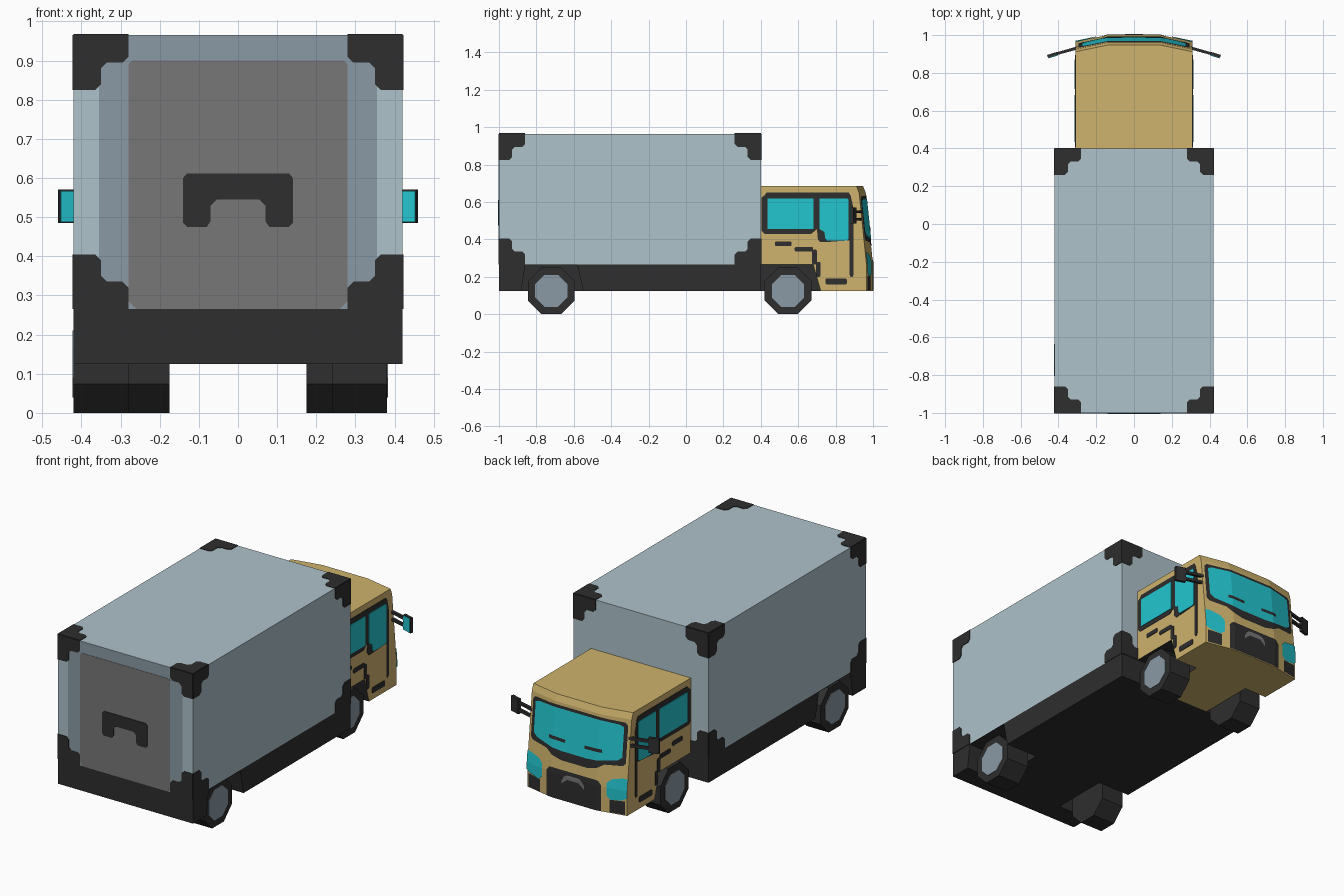
import bpy, bmesh, math

if "Cube" in bpy.data.objects:
    bpy.data.objects.remove(bpy.data.objects["Cube"])


def material(name, hex_code):
    m = bpy.data.materials.new(name)
    rgb = [int(hex_code[i:i + 2], 16) / 255 for i in (0, 2, 4)]
    m.diffuse_color = [c / 12.92 if c < 0.04 else ((c + 0.055) / 1.055) ** 2.4 for c in rgb] + [1]
    m.use_nodes = True
    m.node_tree.nodes["Principled BSDF"].inputs["Base Color"].default_value = m.diffuse_color
    return m


LIGHT = material("pale blue grey", "AEC2CA")
SLATE = material("slate grey", "8A9AA5")
TAN = material("tan", "CFB36D")
DARK = material("charcoal", "2E2E2E")
CYAN = material("cyan glass", "23C6D0")
GREY = material("mid grey", "777777")


def finish(name, bm, mats, mirror="", loc=(0, 0, 0)):
    me = bpy.data.meshes.new(name)
    bm.to_mesh(me)
    bm.free()
    for m in mats:
        me.materials.append(m)
    ob = bpy.data.objects.new(name, me)
    ob.location = loc
    bpy.context.collection.objects.link(ob)
    if mirror:
        mod = ob.modifiers.new("Mirror", "MIRROR")
        mod.use_axis = [a in mirror for a in "xyz"]
        mod.use_mirror_merge = False
    return ob


def loft(name, rings, mats, rule=None, **kw):
    """Skin closed rings of points, cap both ends, colour faces by a rule on the normal."""
    bm = bmesh.new()
    loops = [[bm.verts.new(p) for p in r] for r in rings]
    n = len(loops[0])
    for a, b in zip(loops, loops[1:]):
        for i in range(n):
            bm.faces.new((a[i], a[(i + 1) % n], b[(i + 1) % n], b[i]))
    bm.faces.new(loops[0])
    bm.faces.new(loops[-1])
    bmesh.ops.recalc_face_normals(bm, faces=bm.faces)
    if rule:
        for f in bm.faces:
            f.material_index = rule(f.normal)
    return finish(name, bm, mats, **kw)


def prism(name, axis, a, b, pts, mat, **kw):
    """Extrude a 2D outline along an axis from a to b."""
    place = {"x": lambda p, d: (d, p[0], p[1]),
             "y": lambda p, d: (p[0], d, p[1]),
             "z": lambda p, d: (p[0], p[1], d)}[axis]
    mats = mat if isinstance(mat, list) else [mat]
    return loft(name, [[place(p, d) for p in pts] for d in (a, b)], mats, **kw)


def rect(u0, u1, v0, v1):
    return [(u0, v0), (u1, v0), (u1, v1), (u0, v1)]


def cut_rect(u0, u1, v0, v1, c):
    """Rectangle with clipped corners."""
    return [(u0 + c, v0), (u1 - c, v0), (u1, v0 + c), (u1, v1 - c),
            (u1 - c, v1), (u0 + c, v1), (u0, v1 - c), (u0, v0 + c)]


# Cargo box
prism("cargo_box", "z", 0.265, 0.965, rect(-0.42, 0.42, -1, 0.4), LIGHT)

# Corner guards: one L outline on three faces, mirrored to every corner
L = [(0, 0), (.14, 0), (.14, .055), (.125, .07), (.085, .07),
     (.07, .085), (.07, .125), (.055, .14), (0, .14)]
CENTRE = (0, -0.3, 0.615)
prism("corner_guard_sides", "x", .417, .423, [(.7 - u, .35 - v) for u, v in L], DARK, mirror="xyz", loc=CENTRE)
prism("corner_guard_ends", "y", .697, .703, [(.42 - u, .35 - v) for u, v in L], DARK, mirror="xyz", loc=CENTRE)
prism("corner_guard_roof", "z", .347, .353, [(.42 - u, .7 - v) for u, v in L], DARK, mirror="xy", loc=CENTRE)

# Rear door, its frame and handle
prism("door_frame", "y", -1.0015, -0.998, rect(-.355, .355, .265, .964), SLATE)
prism("rear_door", "y", -1.003, -0.998,
      [(-.26, .265), (.26, .265), (.28, .285), (.28, .89), (.27, .9), (-.27, .9), (-.28, .89), (-.28, .285)], GREY)
prism("door_handle", "y", -1.006, -1.0,
      [(-.14, .485), (-.13, .475), (-.08, .475), (-.07, .49), (-.07, .53), (-.055, .545),
       (.055, .545), (.07, .53), (.07, .49), (.08, .475), (.13, .475), (.14, .485),
       (.14, .6), (.13, .612), (-.13, .612), (-.14, .6)], DARK)

# Chassis: solid core plus side skirts with wheel arches
prism("chassis_core", "x", -.22, .22, rect(-1, .4, .125, .265), DARK)
prism("chassis_skirt", "x", .22, .42,
      [(-1, .125), (-.88, .125), (-.86, .262), (-.58, .262), (-.55, .125),
       (.4, .125), (.4, .265), (-1, .265)], DARK, mirror="x")


# Wheels: octagonal tyres with a hub plate on the outer side
def octagon(cy, apothem):
    r = apothem / math.cos(math.pi / 8)
    return [(cy + r * math.cos(math.pi / 8 + i * math.pi / 4),
             .125 + r * math.sin(math.pi / 8 + i * math.pi / 4)) for i in range(8)]


for name, cy, inner, outer in (("rear_wheel_right", -.72, .24, .38), ("rear_wheel_left", -.72, -.28, -.42),
                               ("front_wheel_right", .545, .175, .31), ("front_wheel_left", .545, -.175, -.31)):
    prism(name, "x", inner, outer, octagon(cy, .125), DARK)
    prism(name + "_hub", "x", outer - math.copysign(.003, outer), outer + math.copysign(.003, outer),
          octagon(cy, .086), SLATE)


# Cab shell: plan outline with a three-sided nose, lofted upwards
KNEE, FOLD = .14, .265


def nose_y(x, z):
    y = 1.0 - max(0, z - FOLD) * .04 / .39
    return y - max(0, abs(x) - KNEE) * .035 / .17


def cab_ring(z, back, setback=0):
    xs = (.31, KNEE, -KNEE, -.31)
    return [(-.31, back, z), (.31, back, z)] + [(x, nose_y(x, z) - setback, z) for x in xs]


loft("cab_lower", [cab_ring(.125, .72), cab_ring(FOLD, .68)], [TAN, DARK],
     rule=lambda n: int(n.y < -.5))
loft("cab_upper", [cab_ring(FOLD, .4), cab_ring(.65, .4), cab_ring(.685, .4, .01)], [TAN, DARK],
     rule=lambda n: int(n.z < -.5))
prism("cab_floor", "z", .125, FOLD, rect(-.17, .17, .4, .72), [DARK, TAN],
      rule=lambda n: int(n.z < -.5))

# Cab side windows, door seams and vents
prism("side_window_surround", "x", .307, .312,
      [(.405, .445), (.42, .43), (.67, .43), (.70, .455), (.705, .40), (.72, .385), (.74, .385),
       (.875, .395), (.875, .21), (.88, .2), (.89, .2), (.895, .21), (.895, .57),
       (.88, .635), (.87, .65), (.43, .65), (.42, .635), (.405, .625)], DARK, mirror="x")
prism("side_window_rear", "x", .308, .315, rect(.435, .683, .455, .62), CYAN, mirror="x")
prism("side_window_front", "x", .308, .315,
      [(.715, .455), (.74, .44), (.745, .405), (.755, .395), (.86, .395), (.87, .405),
       (.87, .61), (.86, .62), (.715, .62)], CYAN, mirror="x")
for i, r in enumerate([(.475, .565, .365, .39), (.58, .68, .335, .36), (.675, .70, .265, .345),
                       (.695, .72, .20, .28), (.745, .86, .16, .192)]):
    prism(f"door_seam_{i + 1}", "x", .307, .313, cut_rect(*r, .006), DARK, mirror="x")


# Nose details: ribbons of (x, low z, high z) columns laid on the faceted front
def ribbon(name, cols, mat, lift, **kw):
    bm = bmesh.new()
    rows = [[bm.verts.new((x, nose_y(x, z) + lift, z))
             for z in (lo, min(max(FOLD, lo), hi), hi)] for x, lo, hi in cols]
    for a, b in zip(rows, rows[1:]):
        for k in (0, 1):
            bm.faces.new((a[k], b[k], b[k + 1], a[k + 1]))
    bmesh.ops.dissolve_degenerate(bm, dist=1e-5, edges=bm.edges)
    bm.normal_update()
    bmesh.ops.reverse_faces(bm, faces=[f for f in bm.faces if f.normal.y < 0])
    return finish(name, bm, [mat], **kw)


def both(cols):
    return [(-x, lo, hi) for x, lo, hi in reversed(cols)] + cols


ribbon("windshield_surround", both([(.08, .345, .635), (KNEE, .36, .635), (.18, .385, .632),
                                    (.28, .395, .63), (.295, .41, .615)]), DARK, .002)
ribbon("windshield", both([(.08, .395, .62), (KNEE, .40, .62), (.25, .42, .615), (.275, .44, .605)]), CYAN, .004)
ribbon("wiper", [(.06, .445, .462), (KNEE, .447, .465), (.165, .447, .465)], DARK, .006, mirror="x")
ribbon("headlight", [(.20, .22, .29), (.225, .20, .315), (.285, .21, .33), (.311, .225, .33)], CYAN, .005, mirror="x")
ribbon("bumper_corner", [(.215, .13, .20), (.30, .13, .205)], DARK, .003, mirror="x")
ribbon("grille", both([(KNEE, .127, .295), (.155, .127, .29), (.17, .127, .27)]), DARK, .003)
ribbon("grille_trim", both([(.035, .25, .275), (.055, .235, .265), (.07, .22, .24)]), GREY, .005)

# Wing mirrors: two arms, a housing and the glass
for name, z in (("mirror_arm_lower", .50), ("mirror_arm_upper", .54)):
    prism(name, "z", z, z + .015, [(.30, .924), (.30, .94), (.41, .909), (.41, .894)], DARK, mirror="x")
prism("mirror_housing", "z", .485, .57, [(.40, .897), (.455, .88), (.46, .895), (.405, .912)], DARK, mirror="x")
prism("mirror_glass", "z", .488, .567, [(.402, .8965), (.453, .8808), (.452, .877), (.401, .8927)], CYAN, mirror="x")
